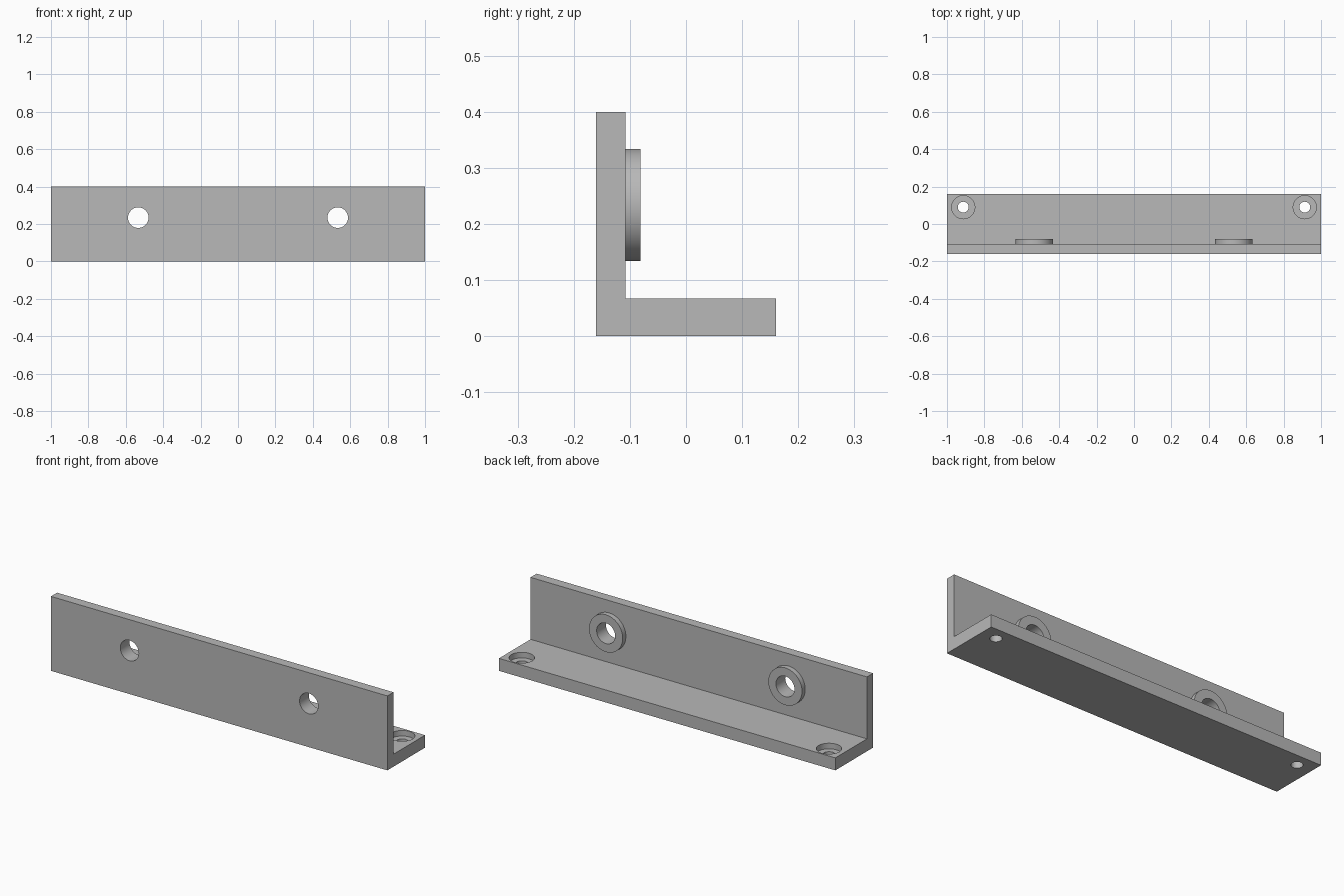
import bpy
import bmesh
from math import radians
from mathutils import Matrix, Vector

cube = bpy.data.objects.get("Cube")
if cube:
    bpy.data.objects.remove(cube, do_unlink=True)

grey = bpy.data.materials.new("plain grey")
grey.use_nodes = True
colour = (0.48, 0.48, 0.48, 1)
grey.diffuse_color = colour
grey.node_tree.nodes["Principled BSDF"].inputs["Base Color"].default_value = colour

FRONT, BACK = -0.16, 0.16
WALL_BACK, BOSS_BACK = -0.108, -0.081
BASE_TOP, TOP = 0.067, 0.4
BOSS_X, BOSS_Z = 0.533, 0.234
SCREW_X, SCREW_Y = 0.913, 0.09


def make_object(name, bm):
    bmesh.ops.recalc_face_normals(bm, faces=bm.faces)
    mesh = bpy.data.meshes.new(name)
    bm.to_mesh(mesh)
    bm.free()
    mesh.materials.append(grey)
    obj = bpy.data.objects.new(name, mesh)
    bpy.context.collection.objects.link(obj)
    return obj


def cylinder(name, start, end, radius):
    start, end = Vector(start), Vector(end)
    axis = end - start
    turn = axis.to_track_quat('Z', 'Y').to_matrix().to_4x4()
    bm = bmesh.new()
    bmesh.ops.create_cone(bm, cap_ends=True, segments=64, radius1=radius,
                          radius2=radius, depth=axis.length,
                          matrix=Matrix.Translation((start + end) / 2) @ turn)
    return make_object(name, bm)


def combine(target, tool, operation):
    mod = target.modifiers.new(tool.name, 'BOOLEAN')
    mod.operation = operation
    mod.solver = 'EXACT'
    mod.object = tool
    bpy.context.view_layer.objects.active = target
    bpy.ops.object.modifier_apply(modifier=mod.name)
    bpy.data.objects.remove(tool, do_unlink=True)


# L-shaped bracket, extruded along its length
bm = bmesh.new()
profile = [(FRONT, 0), (BACK, 0), (BACK, BASE_TOP),
           (WALL_BACK, BASE_TOP), (WALL_BACK, TOP), (FRONT, TOP)]
end_face = bm.faces.new([bm.verts.new((-1, y, z)) for y, z in profile])
extruded = bmesh.ops.extrude_face_region(bm, geom=[end_face])["geom"]
bmesh.ops.translate(bm, vec=(2, 0, 0),
                    verts=[v for v in extruded if isinstance(v, bmesh.types.BMVert)])
bracket = make_object("angle_bracket", bm)

for side in (-1, 1):
    # Raised round boss on the wall with a through hole
    x = side * BOSS_X
    combine(bracket, cylinder("boss", (x, WALL_BACK - 0.02, BOSS_Z),
                              (x, BOSS_BACK, BOSS_Z), 0.1), 'UNION')
    combine(bracket, cylinder("boss_hole", (x, FRONT - 0.1, BOSS_Z),
                              (x, BACK, BOSS_Z), 0.055), 'DIFFERENCE')
    # Counterbored screw hole in the base
    x = side * SCREW_X
    combine(bracket, cylinder("counterbore", (x, SCREW_Y, BASE_TOP - 0.03),
                              (x, SCREW_Y, TOP), 0.062), 'DIFFERENCE')
    combine(bracket, cylinder("screw_hole", (x, SCREW_Y, -0.1),
                              (x, SCREW_Y, TOP), 0.029), 'DIFFERENCE')

# Smooth round walls, sharp edges elsewhere
bpy.ops.object.select_all(action='DESELECT')
bracket.select_set(True)
bpy.context.view_layer.objects.active = bracket
bpy.ops.object.shade_smooth_by_angle(angle=radians(30))
